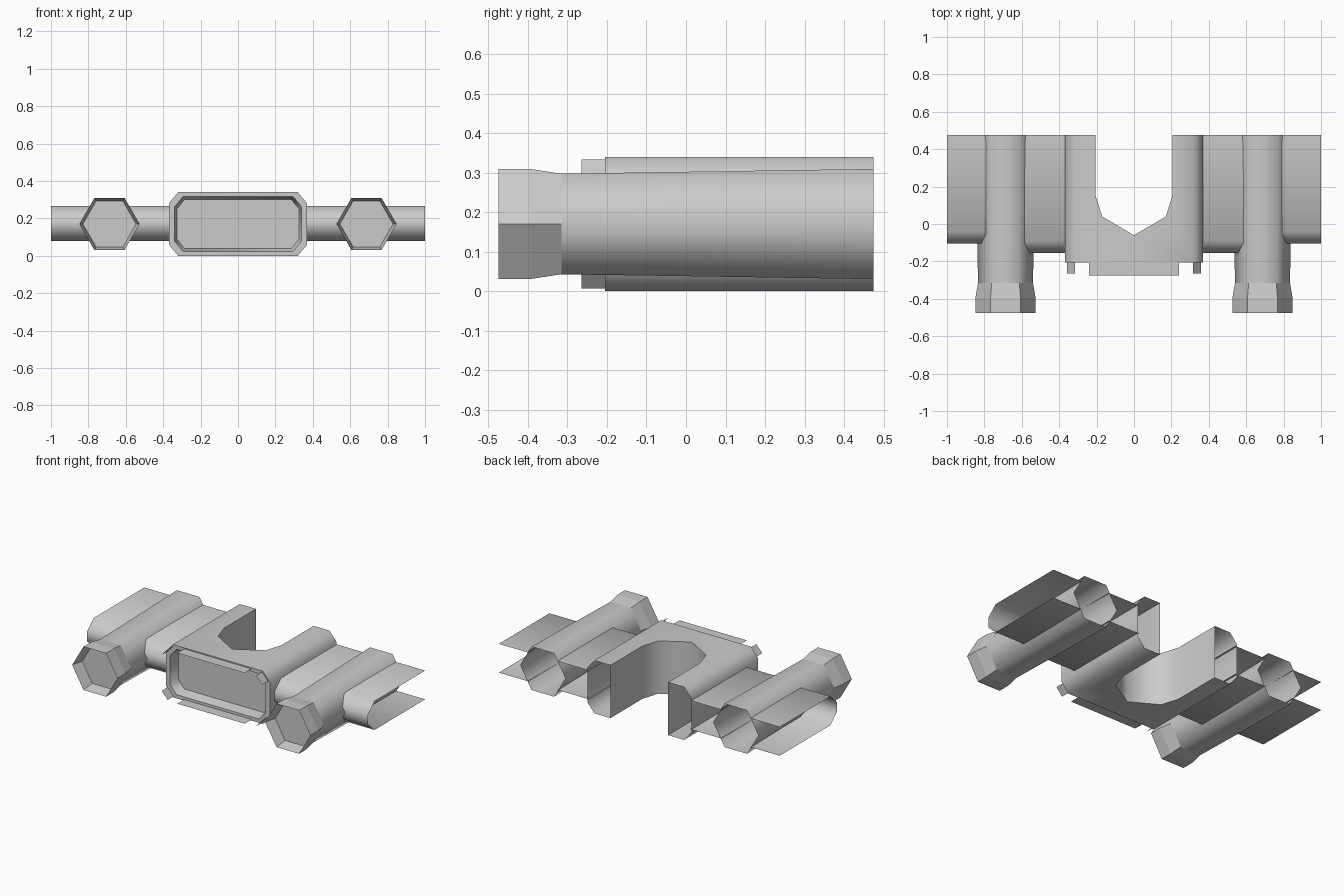
import bpy, bmesh
from math import cos, sin, pi, radians

if "Cube" in bpy.data.objects:
    bpy.data.objects.remove(bpy.data.objects["Cube"])

MID = 0.17     # height of the centre line
BACK = 0.475   # open rear plane


def finish(name, bm, smooth=None):
    """Turn a half model into an object mirrored across x = 0."""
    bmesh.ops.remove_doubles(bm, verts=bm.verts, dist=0.0005)
    bmesh.ops.recalc_face_normals(bm, faces=bm.faces)
    mesh = bpy.data.meshes.new(name)
    bm.to_mesh(mesh)
    bm.free()
    ob = bpy.data.objects.new(name, mesh)
    bpy.context.collection.objects.link(ob)
    if smooth:
        bpy.ops.object.select_all(action='DESELECT')
        ob.select_set(True)
        bpy.context.view_layer.objects.active = ob
        bpy.ops.object.shade_smooth_by_angle(angle=radians(smooth))
    mod = ob.modifiers.new("Mirror", 'MIRROR')
    mod.merge_threshold = 0.0005
    return ob


def loft(bm, rings, closed=False, cap=False):
    """Bridge successive rows of points with quads."""
    rows = [[bm.verts.new(p) for p in r] for r in rings]
    n = len(rows[0])
    for a, b in zip(rows, rows[1:]):
        for i in range(n if closed else n - 1):
            j = (i + 1) % n
            bm.faces.new((a[i], a[j], b[j], b[i]))
    if cap:
        bm.faces.new(rows[-1])


def hexagon(y, r):
    return [(0.687 + r * cos(i * pi / 3), y, MID + r * sin(i * pi / 3)) for i in range(6)]


def half_frame(y, w, h, cx, cz):
    """Right half of a chamfered rectangle in the xz plane."""
    pts = [(0, h), (w - cx, h), (w, h - cz), (w, cz - h), (w - cx, -h), (0, -h)]
    return [(x, y, MID + z) for x, z in pts]


# Central body: chamfered shell, U-shaped rear notch, recessed front panel
FRONT = -0.205
bm = bmesh.new()
notch = [(0.205, BACK), (0.205, 0.15), (0.17, 0.04), (0, -0.06)]
outer = half_frame(FRONT, 0.37, 0.17, 0.05, 0.06)
loft(bm, [outer[1:5], [(x, BACK, z) for x, y, z in outer[1:5]]])
for z in (0, 2 * MID):
    outline = [(0, FRONT), (0.32, FRONT), (0.32, BACK)] + notch
    bm.faces.new([bm.verts.new((x, y, z)) for x, y in outline])
loft(bm, [[(x, y, z) for x, y in notch] for z in (0, 2 * MID)])
loft(bm, [outer,
          half_frame(FRONT, 0.34, 0.146, 0.045, 0.055),
          half_frame(FRONT + 0.065, 0.325, 0.132, 0.04, 0.05)], cap=True)
finish("central_body", bm, 58)

# Thin lips and corner tabs around the front panel
bm = bmesh.new()
for s in (-1, 1):
    lip = [(0, s * 0.163), (0.24, s * 0.163)]
    tab = [(0.315, s * 0.163), (0.357, s * 0.115)]
    for pts, tip in ((lip, -0.275), (tab, -0.265)):
        loft(bm, [[(x, y, MID + z) for x, z in pts] for y in (FRONT, tip)])
finish("front_lips", bm)

# Hexagonal pipes, open at the rear
bm = bmesh.new()
loft(bm, [hexagon(-0.315, 0.147), hexagon(BACK, 0.161)], closed=True)
finish("side_pipe", bm, 75)

# Faceted nozzles with a recessed cap
bm = bmesh.new()
loft(bm, [hexagon(-0.315, 0.147), hexagon(-0.395, 0.161), hexagon(-0.475, 0.161),
          hexagon(-0.40, 0.142)], closed=True, cap=True)
finish("pipe_nozzle", bm)

# Wing shells with a blunt nose, open at the rear and ends
for name, x0, x1, nose in (("inner_wing", 0.36, 0.585, -0.155),
                           ("outer_wing", 0.79, 1.0, -0.105)):
    profile = [(BACK, 0.265), (nose + 0.065, 0.265), (nose, 0.205),
               (nose, 0.14), (nose + 0.065, 0.08), (BACK, 0.08)]
    bm = bmesh.new()
    loft(bm, [[(x, y, z) for y, z in profile] for x in (x0, x1)])
    finish(name, bm, 60)
